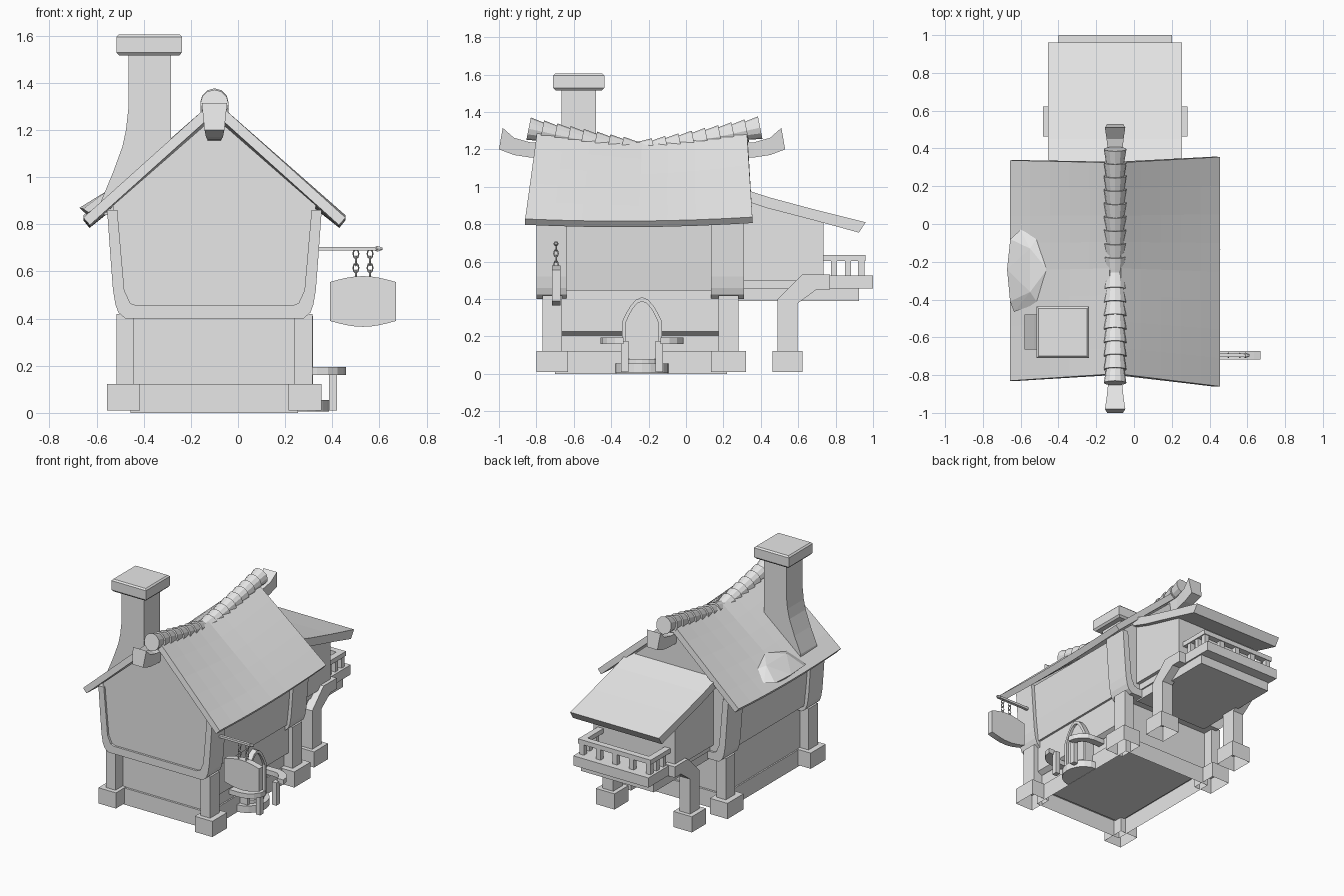
import bpy, bmesh, math

cube = bpy.data.objects.get("Cube")
if cube:
    bpy.data.objects.remove(cube, do_unlink=True)

grey = bpy.data.materials.new("plain grey")
grey.use_nodes = True
grey.diffuse_color = (0.8, 0.8, 0.8, 1)
grey.node_tree.nodes["Principled BSDF"].inputs["Base Color"].default_value = (0.8, 0.8, 0.8, 1)

CX = -0.10      # house centre line in x
CY = -0.235     # ridge centre in y


def finish(name, bm):
    bmesh.ops.recalc_face_normals(bm, faces=bm.faces)
    mesh = bpy.data.meshes.new(name)
    bm.to_mesh(mesh)
    bm.free()
    mesh.materials.append(grey)
    ob = bpy.data.objects.new(name, mesh)
    bpy.context.collection.objects.link(ob)
    return ob


def loft(name, rings, open_start=False):
    """Skin closed rings of equal length and cap the ends."""
    bm = bmesh.new()
    rows = [[bm.verts.new(p) for p in ring] for ring in rings]
    n = len(rows[0])
    for a, b in zip(rows, rows[1:]):
        for i in range(n):
            j = (i + 1) % n
            bm.faces.new((a[i], a[j], b[j], b[i]))
    if not open_start:
        bm.faces.new(rows[0])
    bm.faces.new(rows[-1])
    return finish(name, bm)


def rect(x0, x1, y0, y1, z):
    return [(x0, y0, z), (x1, y0, z), (x1, y1, z), (x0, y1, z)]


def box(name, x, y, z, open_base=False):
    return loft(name, [rect(*x, *y, z[0]), rect(*x, *y, z[1])], open_base)


def prism_y(name, pts, y0, y1):
    return loft(name, [[(x, y, z) for x, z in pts] for y in (y0, y1)])


def prism_x(name, pts, x0, x1):
    return loft(name, [[(x, y, z) for y, z in pts] for x in (x0, x1)])


def side(s, a, b):
    """Span in x at distances a..b from the centre line."""
    return tuple(sorted((CX + s * a, CX + s * b)))


# Ground storey: walls set between the posts, over a hollow plinth
box("lower_wall", side(1, -0.345, 0.345), (-0.685, 0.205), (0.115, 0.42))
box("plinth", side(1, -0.355, 0.355), (-0.70, 0.22), (0.0, 0.12), True)
overhang = [(0.33, 0.205), (0.35, 0.205), (0.38, 0.225), (0.38, 0.45), (0.33, 0.45)]
prism_y("left_wall_panel", [(CX + d, z) for d, z in overhang], -0.67, 0.19)

# Corner feet, posts and curved upper frame
frame = [(0.455, 0.86), (0.44, 0.65), (0.43, 0.52), (0.42, 0.46), (0.407, 0.425), (0.378, 0.4), (0.33, 0.4),
         (0.33, 0.455), (0.357, 0.465), (0.382, 0.52), (0.412, 0.86)]
for s, tag in ((1, "left"), (-1, "right")):
    for y0, y1, part in ((-0.80, -0.63, "front"), (0.135, 0.32, "back")):
        mid = (y0 + y1) / 2
        box(f"{tag}_{part}_foot", side(s, 0.315, 0.455), (y0, y1), (0.01, 0.123), True)
        box(f"{tag}_{part}_post", side(s, 0.34, 0.415), (mid - 0.053, mid + 0.053), (0.12, 0.42))
        prism_y(f"{tag}_{part}_frame", [(CX + s * d, z) for d, z in frame], y0, y1 - 0.01)
for y0, y1, tag in ((-0.80, -0.68, "front"), (0.20, 0.31, "back")):
    box(f"{tag}_cross_beam", side(1, -0.36, 0.36), (y0, y1), (0.40, 0.455))


# Upper storey body, then the gable ends
def house_profile(shoulder, apex):
    half = [(0.395, 0.445), (0.412, 0.6), (0.43, shoulder)]
    return ([(CX + d, z) for d, z in half] + [(CX, apex)]
            + [(CX - d, z) for d, z in reversed(half)])


prism_y("upper_wall", house_profile(0.855, 1.19), -0.76, 0.27)
prism_y("front_gable", house_profile(0.88, 1.255), -0.785, -0.73)
prism_y("back_gable", house_profile(0.88, 1.255), 0.24, 0.295)


# Sagging main roof, one slab per slope, open under the ridge tiles
def sag(y, low, rise, power):
    return low + rise * (abs(y - CY) / 0.56) ** power


for s, tag, y0, y1 in ((1, "left", -0.86, 0.355), (-1, "right", -0.83, 0.337)):
    bm = bmesh.new()
    grid = []
    for i in range(9):
        v = i / 8
        yr = -0.795 + 1.12 * v
        ye = y0 + (y1 - y0) * v
        zr = sag(yr, 1.235, 0.065, 1.3)
        ze = 0.812 + 0.016 * (2 * v - 1) ** 2 + 0.01 * v
        row = []
        for j in range(6):
            u = j / 5
            row.append(bm.verts.new((CX + s * (0.03 + 0.526 * u), yr + (ye - yr) * u, zr + (ze - zr) * u)))
        grid.append(row)
    for a, b in zip(grid, grid[1:]):
        for j in range(5):
            bm.faces.new((a[j], a[j + 1], b[j + 1], b[j]))
    roof = finish(f"{tag}_roof", bm)
    if roof.data.polygons[0].normal.z < 0:
        roof.data.flip_normals()
    mod = roof.modifiers.new("thickness", 'SOLIDIFY')
    mod.thickness = 0.042
    mod.offset = -1

# Ridge tiles, each flaring outward from the middle
COUNT = 17
for i in range(COUNT):
    y = -0.825 + 1.205 * (i + 0.5) / COUNT
    out = -1 if y < CY else 1
    rings = []
    for dy, r in ((-0.036, 0.047), (0.044, 0.06)):
        yy = y + out * dy
        angles = [math.pi * k / 6 for k in range(12)]
        rings.append([(CX + r * math.cos(a), yy - out * 0.2 * r * math.sin(a) + out * 0.008,
                       sag(yy, 1.19, 0.112, 1.1) + r * math.sin(a)) for a in angles])
    loft("ridge_tile", rings)

# Upturned ridge beam ends: distance from middle, bottom, top, half width
stations = [(0.50, 1.155, 1.235, 0.035), (0.60, 1.157, 1.238, 0.036),
            (0.685, 1.17, 1.262, 0.045)]
for out, tag in ((-1, "front"), (1, "back")):
    rings = [[(CX - w * 0.8, CY + out * d, b), (CX + w * 0.8, CY + out * d, b),
              (CX + w, CY + out * d, t), (CX - w, CY + out * d, t)] for d, b, t, w in stations]
    low, high = CY + out * 0.765, CY + out * 0.745
    rings.append([(CX - 0.042, low, 1.2), (CX + 0.042, low, 1.2),
                  (CX + 0.054, high, 1.315), (CX - 0.054, high, 1.315)])
    loft(f"{tag}_ridge_beam", rings)

# Chimney with flared outer side and chamfered cap
flare = [(-0.58, 0.84), (-0.58, 0.90), (-0.53, 1.02), (-0.49, 1.13), (-0.475, 1.2), (-0.465, 1.29), (-0.465, 1.53)]
loft("chimney_shaft", [rect(x, -0.285, -0.665, -0.48, z) for x, z in flare])
cap = [(0.012, 1.515), (0, 1.528), (0, 1.595), (0.01, 1.605)]
loft("chimney_cap", [rect(-0.515 + c, -0.238 - c, -0.71 + c, -0.437 - c, z) for c, z in cap])

# Low hooded bump on the right roof slope
bm = bmesh.new()
hood = [(-0.672, -0.24, 0.87), (-0.655, -0.08, 0.865), (-0.60, -0.03, 0.87), (-0.51, -0.07, 0.93),
        (-0.46, -0.24, 0.97), (-0.51, -0.42, 0.93), (-0.635, -0.465, 0.85), (-0.656, -0.41, 0.865),
        (-0.55, -0.13, 0.945), (-0.55, -0.36, 0.945), (-0.62, -0.24, 0.82), (-0.5, -0.24, 0.88)]
bmesh.ops.convex_hull(bm, input=[bm.verts.new(p) for p in hood])
finish("roof_hood", bm)


# Arched doorway, recessed door and half-round steps
def arch(w, spring, top, base):
    curve = [math.cos(math.pi * k / 10) for k in range(11)]
    return ([(CY + w, base)]
            + [(CY + w * c, spring + (top - spring) * (1 - abs(c) ** 1.9)) for c in curve]
            + [(CY - w, base)])


outer, inner = arch(0.108, 0.275, 0.41, 0.05), arch(0.088, 0.27, 0.388, 0.05)
loft("door_and_frame", [[(x, y, z) for y, z in pts] for x, pts in
                        ((0.24, outer), (0.318, outer), (0.318, inner), (0.30, inner))])
for name, r, rx, z in (("lower_step", 0.142, 0.135, (0.005, 0.055)), ("upper_step", 0.108, 0.10, (0.05, 0.08))):
    disc = [(0.25 + rx * math.sin(math.pi * k / 10), CY - r * math.cos(math.pi * k / 10)) for k in range(11)]
    loft(name, [[(x, y, h) for x, y in disc] for h in z])

# Curved hand rails beside the door
ARC = [math.radians(a) for a in (0, 22, 45, 68, 90)]
for s, tag in ((-1, "front"), (1, "back")):
    pts = [(0.335 + r * math.sin(a), CY + s * (0.1 + r * math.cos(a)))
           for r, seq in ((0.122, ARC), (0.07, ARC[::-1])) for a in seq]
    pts = [(0.25, CY + s * 0.222)] + pts + [(0.25, CY + s * 0.17)]
    loft(f"{tag}_hand_rail", [[(x, y, z) for x, y in pts] for z in (0.16, 0.195)])
    yy = CY + s * 0.092
    box(f"{tag}_rail_leg", (0.385, 0.42), (yy - 0.02, yy + 0.02), (0.01, 0.175))

# Hanging sign on an arm with chains
box("sign_arm", (0.33, 0.60), (-0.705, -0.685), (0.688, 0.704))
loft("sign_arm_tip", [[(x, -0.695 + r * math.cos(k * math.pi / 3), 0.696 + r * math.sin(k * math.pi / 3))
                       for k in range(6)] for x, r in ((0.575, 0.006), (0.59, 0.014), (0.612, 0.006))])
bow = [(0.39 + 0.28 * k / 8, 0.025 * math.sin(math.pi * k / 8)) for k in range(9)]
board = [(x, 0.555 + h) for x, h in bow] + [(x, 0.39 - h) for x, h in reversed(bow)]
prism_y("sign_board", board, -0.717, -0.672)
for x in (0.50, 0.56):
    for i in range(4):
        bpy.ops.mesh.primitive_torus_add(major_segments=8, minor_segments=4, major_radius=0.016,
                                         minor_radius=0.004, location=(x, -0.695, 0.675 - i * 0.03),
                                         rotation=(math.pi / 2, 0, (i % 2) * math.pi / 2))
        link = bpy.context.object
        link.name = "chain_link"
        link.scale = (0.75, 1.2, 1)
        link.data.materials.append(grey)

# Back annex: room, floor, balcony deck and shed roof
wall = [(0.27, 0.5), (0.27, 0.95), (0.735, 0.83), (0.735, 0.5)]
prism_x("annex_room", wall, *side(1, -0.325, 0.325))
box("annex_lower_floor", side(1, -0.29, 0.29), (0.26, 0.925), (0.39, 0.457))
box("annex_deck", side(1, -0.30, 0.30), (0.28, 1.0), (0.455, 0.525))
shed = [(0.27, 1.0), (0.45, 0.942), (0.70, 0.875), (0.96, 0.81),
        (0.925, 0.755), (0.68, 0.822), (0.43, 0.887), (0.27, 0.94)]
prism_x("annex_roof", shed, *side(1, -0.355, 0.355))

# Annex legs with cranked brackets
crank = [(0.49, 0.1), (0.49, 0.40), (0.62, 0.53), (0.77, 0.53),
         (0.77, 0.452), (0.70, 0.452), (0.595, 0.375), (0.595, 0.1)]
for s, tag in ((1, "left"), (-1, "right")):
    box(f"{tag}_annex_foot", side(s, 0.235, 0.383), (0.463, 0.623), (0.01, 0.123), True)
    prism_x(f"{tag}_annex_leg", crank, *side(s, 0.265, 0.35))
    # Side railing
    box(f"{tag}_side_rail", side(s, 0.245, 0.29), (0.73, 0.96), (0.602, 0.635))
    for y in (0.79, 0.865):
        box(f"{tag}_side_baluster", side(s, 0.252, 0.283), (y - 0.016, y + 0.016), (0.52, 0.61))
# Rear railing
box("rear_rail", side(1, -0.29, 0.29), (0.915, 0.96), (0.602, 0.635))
for k in range(5):
    x = CX - 0.265 + 0.53 * k / 4
    box("rear_baluster", (x - 0.018, x + 0.018), (0.92, 0.954), (0.52, 0.61))
